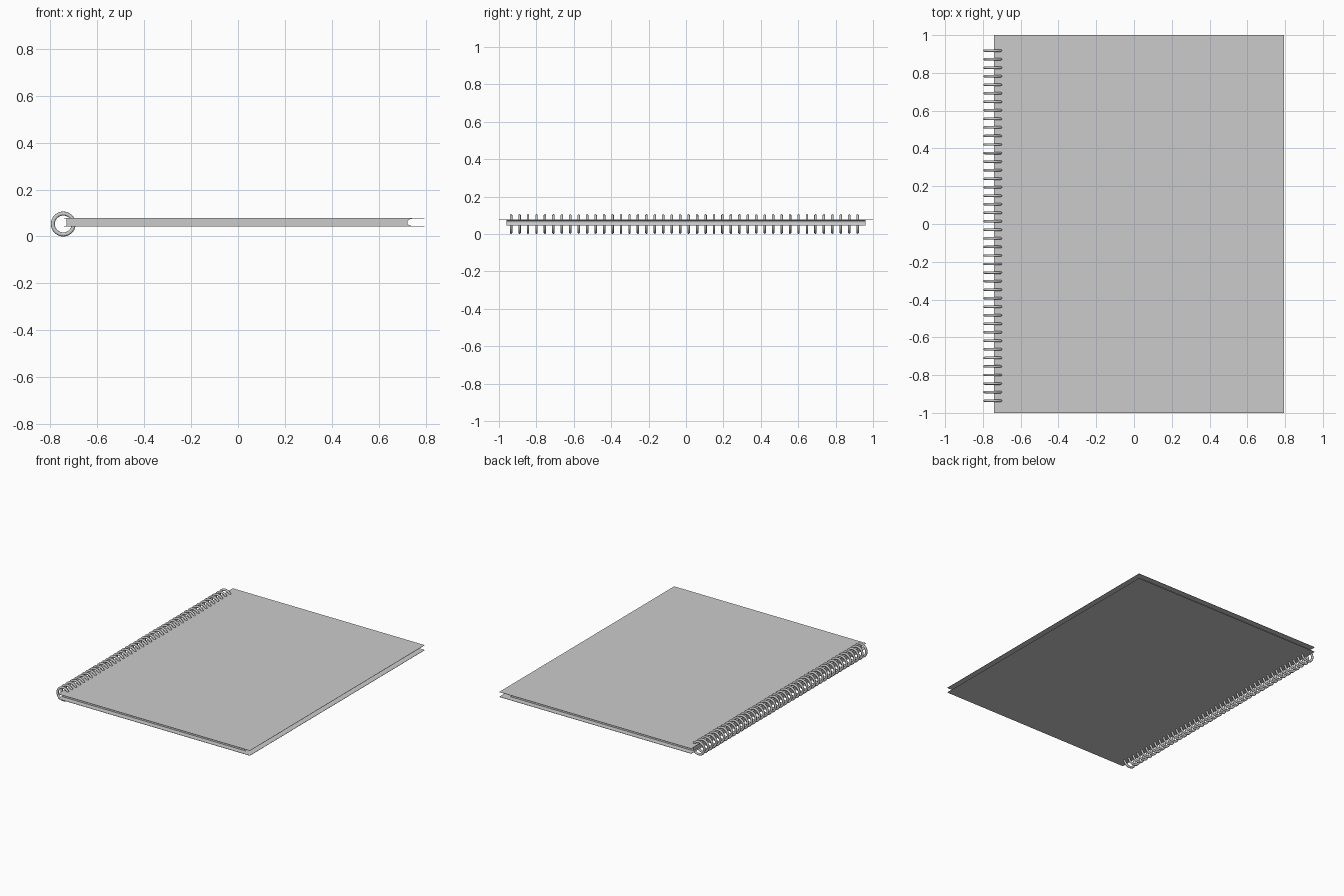
import bpy, bmesh, math

if "Cube" in bpy.data.objects:
    bpy.data.objects.remove(bpy.data.objects["Cube"])


def extrude_profile(name, profile, y0, y1):
    """Closed x-z profile extruded along y."""
    bm = bmesh.new()
    face = bm.faces.new([bm.verts.new((x, y0, z)) for x, z in profile])
    geom = bmesh.ops.extrude_face_region(bm, geom=[face])["geom"]
    bmesh.ops.translate(bm, vec=(0, y1 - y0, 0),
                        verts=[g for g in geom if isinstance(g, bmesh.types.BMVert)])
    bmesh.ops.recalc_face_normals(bm, faces=bm.faces)
    mesh = bpy.data.meshes.new(name)
    bm.to_mesh(mesh)
    bm.free()
    obj = bpy.data.objects.new(name, mesh)
    bpy.context.collection.objects.link(obj)
    return obj


# Front and back covers
COVER_L, COVER_R, THICK = -0.742, 0.795, 0.002
for name, z in (("back_cover", 0.0415), ("front_cover", 0.0765)):
    extrude_profile(name, [(COVER_L, z), (COVER_R, z),
                           (COVER_R, z + THICK), (COVER_L, z + THICK)], -1, 1)

# Page block with a hollowed fore edge
Z0, Z1, STEPS = 0.0445, 0.0755, 8
edge = []
for i in range(STEPS + 1):
    t = i / STEPS
    edge.append((0.742 - 0.02 * math.sqrt(max(0, 1 - (2 * t - 1) ** 2)), Z0 + (Z1 - Z0) * t))
extrude_profile("pages", [(-0.732, Z0)] + edge + [(-0.732, Z1)], -0.96, 0.96)

# Binding rings along the left edge
COUNT, Y0, Y1 = 42, -0.935, 0.918
bpy.ops.mesh.primitive_torus_add(major_radius=0.0445, minor_radius=0.0085,
                                 major_segments=36, minor_segments=10,
                                 location=(-0.745, Y0, 0.053),
                                 rotation=(math.pi / 2, 0, 0))
rings = bpy.context.object
rings.name = "binding_rings"
rings.scale.z = 0.8
bpy.ops.object.transform_apply(location=False, rotation=True, scale=True)
bpy.ops.object.shade_smooth()
array = rings.modifiers.new("repeat", "ARRAY")
array.count = COUNT
array.use_relative_offset = False
array.use_constant_offset = True
array.constant_offset_displace = (0, (Y1 - Y0) / (COUNT - 1), 0)
